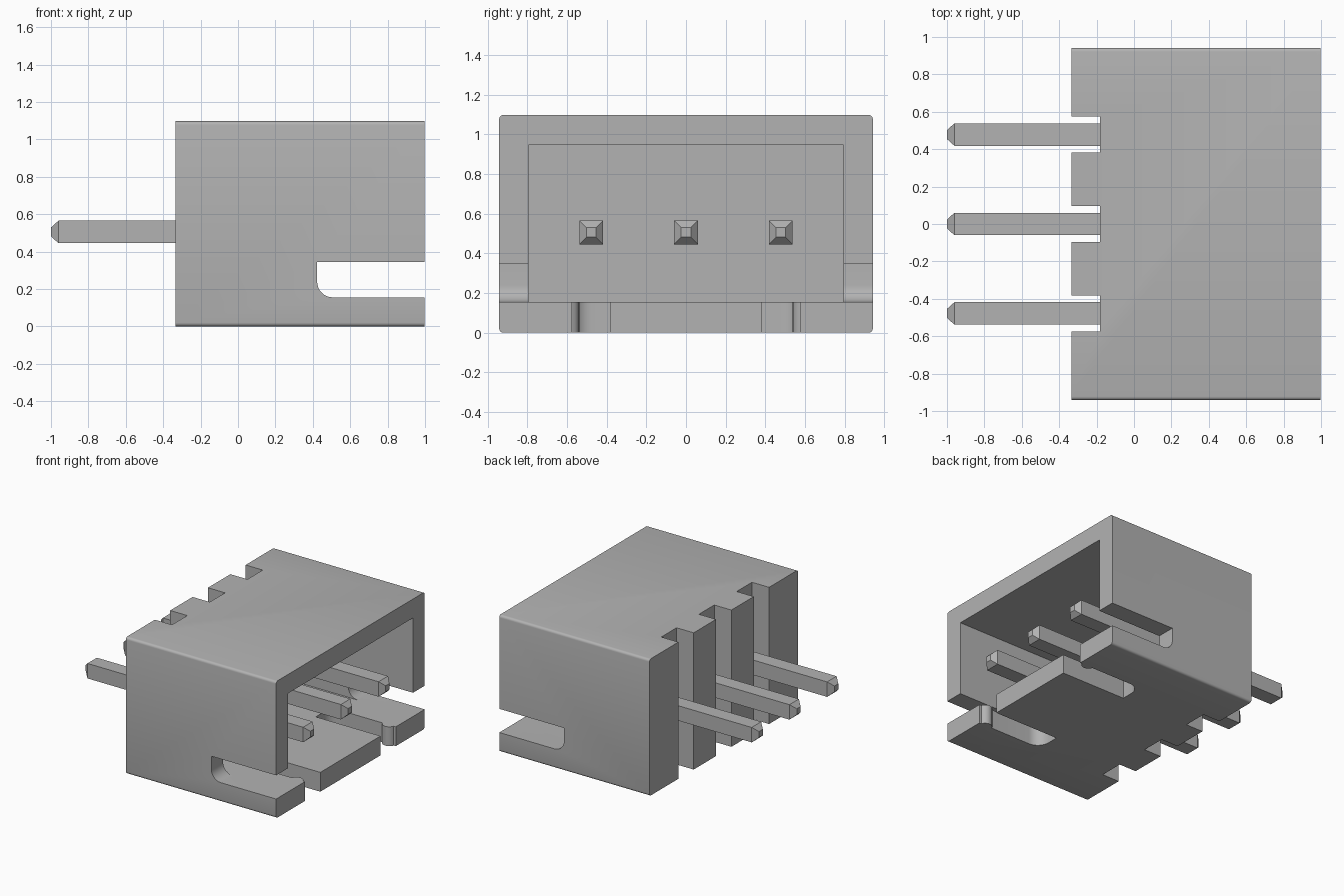
import bpy, bmesh
from math import pi, cos, sin, radians
from mathutils import Vector

cube = bpy.data.objects.get("Cube")
if cube:
    bpy.data.objects.remove(cube, do_unlink=True)

grey = bpy.data.materials.new("light grey")
grey.use_nodes = True
colour = (0.45, 0.45, 0.45, 1)
grey.diffuse_color = colour
grey.node_tree.nodes["Principled BSDF"].inputs["Base Color"].default_value = colour


def arc(cx, cy, r, start, end, steps=8):
    angles = [radians(start + (end - start) * i / steps) for i in range(steps + 1)]
    return [(cx + r * cos(a), cy + r * sin(a)) for a in angles]


def add_object(name, bm):
    bmesh.ops.recalc_face_normals(bm, faces=bm.faces)
    mesh = bpy.data.meshes.new(name)
    bm.to_mesh(mesh)
    bm.free()
    mesh.materials.append(grey)
    obj = bpy.data.objects.new(name, mesh)
    bpy.context.collection.objects.link(obj)
    return obj


def prism(name, profile, axis, low, high):
    """Extrude a 2D profile along one axis; the profile uses the other two in order."""
    bm = bmesh.new()
    verts = []
    for point in profile:
        co = list(point)
        co.insert(axis, low)
        verts.append(bm.verts.new(co))
    face = bm.faces.new(verts)
    new = bmesh.ops.extrude_face_region(bm, geom=[face])["geom"]
    shift = Vector((0, 0, 0))
    shift[axis] = high - low
    bmesh.ops.translate(bm, vec=shift, verts=[v for v in new if isinstance(v, bmesh.types.BMVert)])
    return add_object(name, bm)


def rect(a0, a1, b0, b1):
    return [(a0, b0), (a1, b0), (a1, b1), (a0, b1)]


X, Y, Z = range(3)
BACK, FRONT, HALF, TOP, FLOOR = -0.335, 0.998, 0.942, 1.097, 0.155
PITCH, PIN_Z = 0.478, 0.505

# Housing block with softened long edges
r = 0.02
outline = (arc(HALF - r, r, r, -90, 0, 4) + arc(HALF - r, TOP - r, r, 0, 90, 4)
           + arc(r - HALF, TOP - r, r, 90, 180, 4) + arc(r - HALF, r, r, 180, 270, 4))
housing = prism("housing", outline, X, BACK, FRONT)

# Socket cavity and the notches behind each pin
cutters = [prism("cavity_cutter", rect(-0.793, 0.793, FLOOR, 0.945), X, -0.03, 1.2)]
for i in (-1, 0, 1):
    y = i * PITCH
    cutters.append(prism("notch_cutter", rect(-0.6, -0.183, y - 0.097, y + 0.097), Y - 1 + 2, -0.2, 1.4))

# Side wall slots, and floor slots with a rounded nub near the mouth
side_slot = [(1.2, FLOOR), (1.2, 0.345), (0.423, 0.345)] + arc(0.508, FLOOR + 0.085, 0.085, 180, 270)
floor_slot = ([(1.2, 0.382), (1.2, 0.575)] + arc(0.93, 0.59, 0.052, -17, -163)
              + arc(0.523, 0.475, 0.1, 90, 180) + [(0.423, 0.382)])
for s in (-1, 1):
    cutters.append(prism("side_slot_cutter", side_slot, Y, s * 0.7, s * 1.2))
    cutters.append(prism("floor_slot_cutter", [(x, s * y) for x, y in floor_slot], Z, -0.2, 0.3))

for cutter in cutters:
    mod = housing.modifiers.new(cutter.name, "BOOLEAN")
    mod.operation = "DIFFERENCE"
    mod.solver = "EXACT"
    mod.object = cutter
bpy.context.view_layer.objects.active = housing
housing.select_set(True)
for mod in list(housing.modifiers):
    bpy.ops.object.modifier_apply(modifier=mod.name)
for cutter in cutters:
    bpy.data.objects.remove(cutter, do_unlink=True)
bpy.ops.object.shade_smooth_by_angle(angle=radians(35))


# Square pins with tapered ends
def pin(name, y):
    bm = bmesh.new()
    rings = []
    for x, h in ((-1, 0.024), (-0.96, 0.06), (0.955, 0.06), (0.993, 0.024)):
        rings.append([bm.verts.new((x, y + a * h, PIN_Z + b * h))
                      for a, b in ((-1, -1), (1, -1), (1, 1), (-1, 1))])
    for lower, upper in zip(rings, rings[1:]):
        for k in range(4):
            n = (k + 1) % 4
            bm.faces.new((lower[k], lower[n], upper[n], upper[k]))
    bm.faces.new(rings[0])
    bm.faces.new(rings[-1])
    return add_object(name, bm)


for name, i in (("right_pin", -1), ("middle_pin", 0), ("left_pin", 1)):
    pin(name, i * PITCH)
